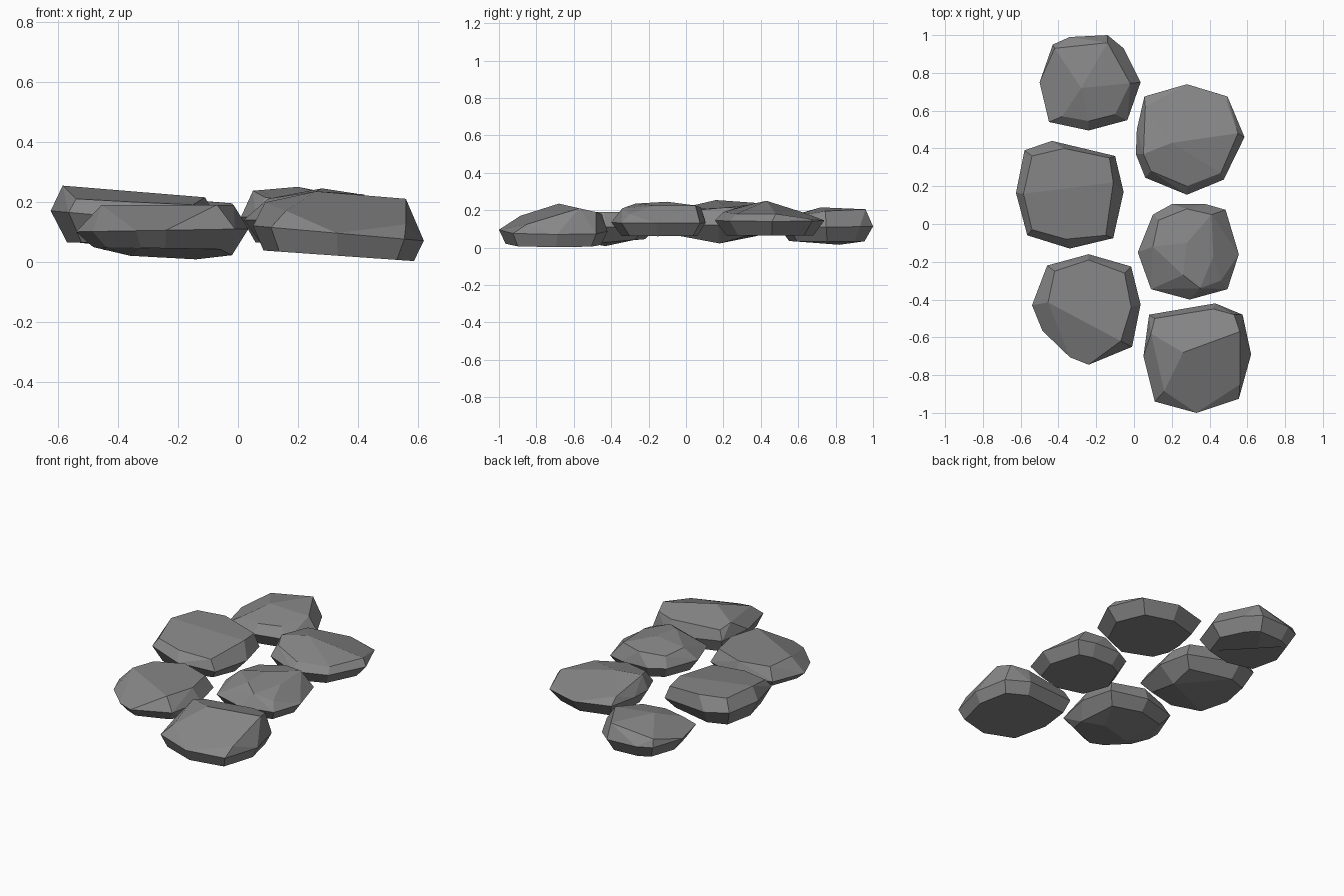
import bpy, bmesh
from math import radians
from mathutils import Vector

# dark basalt grey
rock = bpy.data.materials.new("dark_rock")
rock.diffuse_color = (.24, .24, .24, 1)


def stone(name, rim, crown, rim_z, base_z, base=0.8, keel=()):
    """Chipped stone: hull of a widest outline, an uneven crown and a smaller tilted base.
    rim_z / base_z = heights at the left and right end of the stone."""
    x0, x1 = min(p[0] for p in rim), max(p[0] for p in rim)
    c = sum((Vector(p) for p in rim), Vector((0, 0))) / len(rim)

    def tilt(x, ends):
        return ends[0] + (ends[1] - ends[0]) * (x - x0) / (x1 - x0)

    pts = [(x, y, tilt(x, rim_z)) for x, y in rim] + list(crown) + list(keel)
    for x, y in rim:
        p = c + (Vector((x, y)) - c) * base
        pts.append((p.x, p.y, tilt(p.x, base_z)))

    bm = bmesh.new()
    for p in pts:
        bm.verts.new(p)
    bmesh.ops.convex_hull(bm, input=bm.verts)
    bmesh.ops.delete(bm, geom=[v for v in bm.verts if not v.link_faces], context='VERTS')
    # merge nearly level facets into broad flat planes
    bmesh.ops.dissolve_limit(bm, angle_limit=radians(9), verts=bm.verts, edges=bm.edges)
    bmesh.ops.recalc_face_normals(bm, faces=bm.faces)
    mesh = bpy.data.meshes.new(name)
    bm.to_mesh(mesh)
    bm.free()
    mesh.materials.append(rock)
    bpy.context.collection.objects.link(bpy.data.objects.new(name, mesh))


# left row, back to front
stone("stone_left_back",
      [(-.43, .95), (-.34, .99), (-.14, 1.0), (-.055, .93), (.035, .75),
       (-.035, .55), (-.24, .495), (-.45, .54), (-.5, .75)],
      [(-.42, .93, .165), (-.24, .95, .195), (-.14, .96, .205), (-.02, .745, .195),
       (-.1, .58, .17), (-.24, .545, .165), (-.38, .57, .16), (-.28, .72, .215)],
      (.12, .11), (.04, .03), .8,
      [(-.25, .82, .015), (-.15, .75, .015)])

stone("stone_left_middle",
      [(-.58, .39), (-.435, .44), (-.1, .36), (-.055, .17), (-.11, -.075),
       (-.34, -.13), (-.565, -.06), (-.625, .165)],
      [(-.54, .36, .24), (-.37, .4, .235), (-.13, .35, .205), (-.11, .22, .215),
       (-.15, -.06, .19), (-.36, -.08, .2), (-.54, -.03, .21), (-.585, .16, .254)],
      (.17, .12), (.065, .06), .8,
      [(-.4, .1, .045), (-.15, .18, .022)])

stone("stone_left_front",
      [(-.46, -.22), (-.24, -.16), (-.015, -.225), (.035, -.425), (-.01, -.65),
       (-.24, -.745), (-.34, -.705), (-.485, -.565), (-.54, -.43)],
      [(-.42, -.25, .178), (-.24, -.19, .188), (-.05, -.26, .19), (-.015, -.44, .19),
       (-.07, -.62, .19), (-.455, -.415, .19)],
      (.1, .11), (.05, .04), .8,
      [(-.36, -.5, .02), (-.14, -.43, .008), (-.02, -.5, .022)])

# right row, back to front
stone("stone_right_back",
      [(.055, .675), (.28, .74), (.495, .675), (.585, .46), (.475, .235),
       (.28, .155), (.06, .245), (.01, .37), (.015, .5)],
      [(.06, .62, .19), (.49, .65, .155), (.55, .48, .18), (.46, .27, .18),
       (.28, .2, .19), (.09, .28, .215), (.05, .37, .237), (.2, .43, .25)],
      (.15, .14), (.065, .065))

stone("stone_right_middle",
      [(.1, .05), (.2, .105), (.38, .105), (.485, .075), (.555, -.16),
       (.495, -.345), (.295, -.4), (.09, -.345), (.02, -.15)],
      [(.13, .02, .2), (.28, .08, .215), (.41, .05, .225), (.42, -.17, .225),
       (.46, -.3, .18), (.26, -.27, .235), (.1, -.12, .21), (.28, -.1, .245),
       (.35, -.34, .21)],
      (.14, .13), (.065, .06), .8,
      [(.3, 0, .045), (.3, -.15, .045)])

stone("stone_right_front",
      [(.08, -.48), (.43, -.42), (.575, -.48), (.62, -.69), (.555, -.925),
       (.33, -1.0), (.11, -.94), (.05, -.7)],
      [(.26, -.68, .235), (.56, -.57, .21), (.09, -.58, .198), (.11, -.5, .175),
       (.42, -.45, .18), (.53, -.48, .19), (.56, -.85, .125), (.16, -.885, .17)],
      (.12, .07), (.04, 0), .88)
